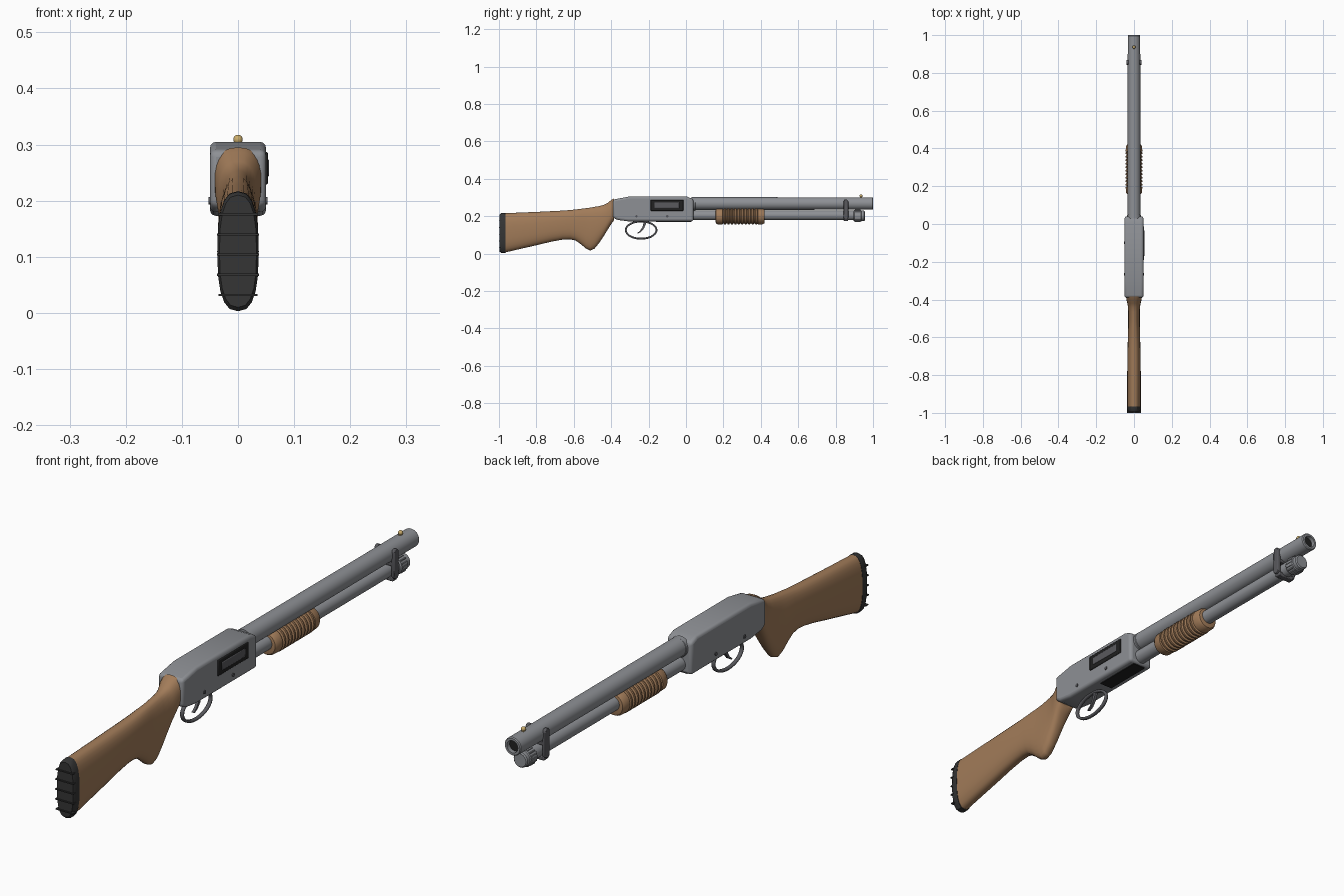
import bpy, bmesh, math
from mathutils import Vector

if "Cube" in bpy.data.objects:
    bpy.data.objects.remove(bpy.data.objects["Cube"])


def material(name, col):
    m = bpy.data.materials.new(name)
    m.diffuse_color = (*col, 1)
    m.use_nodes = True
    m.node_tree.nodes["Principled BSDF"].inputs["Base Color"].default_value = m.diffuse_color
    return m


WOOD = material("wood", (0.36, 0.2, 0.1))
BLACK = material("black", (0.015, 0.015, 0.015))
RUBBER = material("rubber", (0.035, 0.035, 0.035))
STEEL = material("steel", (0.27, 0.28, 0.3))
DARK = material("dark_steel", (0.1, 0.1, 0.11))
BRASS = material("brass", (0.6, 0.42, 0.15))


def finish(name, bm, mat, bevel=0, segs=2, angle=35):
    bmesh.ops.recalc_face_normals(bm, faces=bm.faces)
    me = bpy.data.meshes.new(name)
    bm.to_mesh(me)
    bm.free()
    ob = bpy.data.objects.new(name, me)
    bpy.context.collection.objects.link(ob)
    me.materials.append(mat)
    if bevel:
        b = ob.modifiers.new("bevel", "BEVEL")
        b.width, b.segments, b.limit_method = bevel, segs, 'ANGLE'
    bpy.ops.object.select_all(action='DESELECT')
    ob.select_set(True)
    bpy.context.view_layer.objects.active = ob
    bpy.ops.object.shade_smooth_by_angle(angle=math.radians(angle))
    return ob


def skin(name, rings, mat, closed=False, **kw):
    """Bridge equal rings of points; cap the ends or close into a loop."""
    bm = bmesh.new()
    vs = [[bm.verts.new(p) for p in r] for r in rings]
    n = len(vs[0])
    pairs = list(zip(vs, vs[1:])) + ([(vs[-1], vs[0])] if closed else [])
    for a, b in pairs:
        for i in range(n):
            j = (i + 1) % n
            bm.faces.new((a[i], a[j], b[j], b[i]))
    if not closed:
        bm.faces.new(vs[0])
        bm.faces.new(vs[-1])
    return finish(name, bm, mat, **kw)


def lathe(name, prof, z, mat, n=32, **kw):
    """Revolve (y, radius) pairs around an axis parallel to y at height z."""
    rings = [[(r * math.cos(t), y, z + r * math.sin(t))
              for t in (2 * math.pi * i / n for i in range(n))] for y, r in prof]
    return skin(name, rings, mat, **kw)


def box(name, lo, hi, mat, **kw):
    bm = bmesh.new()
    bmesh.ops.create_cube(bm, size=1)
    for v in bm.verts:
        v.co = Vector(((a + b) / 2 + c * (b - a) for a, b, c in zip(lo, hi, v.co)))
    return finish(name, bm, mat, **kw)


def plate(name, pts, x0, x1, mat, **kw):
    """Extrude a (y, z) outline from x0 to x1."""
    return skin(name, [[(x, y, z) for y, z in pts] for x in (x0, x1)], mat, **kw)


def oval(y, z0, z1, w, e, n=28):
    pts = []
    for i in range(n):
        t = 2 * math.pi * i / n
        c, s = math.cos(t), math.sin(t)
        pts.append((math.copysign(w * abs(c) ** (2 / e), c), y,
                    (z0 + z1) / 2 + math.copysign((z1 - z0) / 2 * abs(s) ** (2 / e), s)))
    return pts


# Stock with grip swell: y, bottom, top, half width
stations = [(-0.968, .006, .216, .036), (-0.9, .022, .219, .036), (-0.8, .045, .223, .036),
            (-0.72, .064, .227, .035), (-0.66, .075, .230, .034), (-0.62, .077, .233, .033),
            (-0.59, .070, .236, .032), (-0.56, .049, .240, .032), (-0.535, .027, .243, .031),
            (-0.512, .017, .246, .031), (-0.49, .026, .250, .031), (-0.465, .056, .254, .031),
            (-0.44, .093, .260, .032), (-0.42, .126, .270, .035), (-0.4, .158, .287, .040),
            (-0.385, .178, .295, .042)]
skin("stock", [oval(*s, 2.5) for s in stations], WOOD, angle=50)

# Butt pad with ribs
skin("butt_pad", [oval(-0.996, .010, .210, .033, 2.6, 20), oval(-0.988, .003, .216, .037, 2.6, 20),
                  oval(-0.965, .003, .217, .037, 2.6, 20)], RUBBER)
for i in range(5):
    z = 0.032 + i * 0.036
    w = 0.035 if i in (0, 4) else 0.037
    box(f"pad_rib_{i}", (-w, -1.0, z - .002), (w, -0.985, z + .002), RUBBER)

# Receiver
plate("receiver", [(-0.39, .192), (-0.365, .180), (-0.31, .173), (0.04, .173), (0.04, .29),
                   (0.005, .305), (-0.305, .305), (-0.39, .289)],
      -0.05, 0.05, STEEL, bevel=0.011, segs=3, angle=40)
for y in (-0.265, -0.1):
    bm = bmesh.new()
    bmesh.ops.create_cone(bm, cap_ends=True, segments=16, radius1=.0065, radius2=.0065, depth=.106)
    for v in bm.verts:
        v.co = Vector((v.co.z, v.co.y + y, v.co.x + .2))
    finish(f"receiver_pin_{'rear' if y < -.2 else 'front'}", bm, DARK)

# Ejection port, bolt and loading port
box("ejection_port", (.04, -.19, .229), (.0535, -.014, .287), BLACK, bevel=.003)
box("bolt", (.04, -.17, .243), (.0555, -.035, .274), DARK, bevel=.003)
box("loading_port", (-.026, -.16, .170), (.026, .03, .18), BLACK)

# Trigger guard: oval band loop
rings = []
for i in range(48):
    t = 2 * math.pi * i / 48
    c, s = math.cos(t), math.sin(t)
    rings.append([(x, -0.24 + (.082 + d) * c, .126 + (.046 + d) * s)
                  for x, d in ((-.007, -.002), (-.004, -.005), (.004, -.005), (.007, -.002),
                               (.007, .002), (.004, .005), (-.004, .005), (-.007, .002))])
skin("trigger_guard", rings, DARK, closed=True, angle=50)

# Trigger: tapered curved blade
path = [(-.219, .182, .007), (-.221, .16, .006), (-.229, .138, .005), (-.242, .12, .004),
        (-.258, .109, .003)]
plate("trigger", [(y + h, z - h * .4) for y, z, h in path] +
      [(y - h, z + h * .4) for y, z, h in reversed(path)], -.005, .005, DARK, angle=40)

# Barrel with open muzzle
lathe("barrel", [(0.03, .034), (0.985, .033), (0.996, .033), (1.0, .030), (1.0, .022), (0.93, .022)],
      .268, STEEL)
lathe("bore", [(0.94, .0215), (0.985, .0215)], .268, BLACK)
lathe("barrel_collar", [(0.03, .036), (0.048, .036), (0.05, .034)], .266, STEEL)

# Magazine tube and fluted cap
lathe("magazine_tube", [(0.03, .026), (0.92, .026)], .205, STEEL)
lathe("magazine_cap", [(0.895, .027), (0.9, .031), (0.935, .031), (0.938, .028), (0.952, .028),
                       (0.956, .024)], .202, STEEL)
for i in range(16):
    t = 2 * math.pi * i / 16
    x, z = .031 * math.cos(t), .202 + .031 * math.sin(t)
    box(f"cap_knurl_{i}", (x - .002, .903, z - .002), (x + .002, .932, z + .002), STEEL)

# Pump fore-end with ring grooves
prof = [(0.158, .03), (0.16, .038), (0.168, .043), (0.196, .044)]
for i in range(10):
    y = 0.198 + i * 0.0185
    prof += [(y, .039), (y + .004, .039), (y + .007, .0455), (y + .014, .0455), (y + .017, .039)]
prof += [(0.385, .044), (0.41, .043), (0.419, .038), (0.421, .03)]
lathe("fore_end", prof, .2, WOOD)

# Barrel clamp: side plates, bridge and bolts
for s, side in ((-1, "left"), (1, "right")):
    out = [(.855 + .013 * math.cos(a), (.277 if a < math.pi else .195) + .013 * math.sin(a))
           for a in (math.pi * k / 8 + (0.001 if k > 8 else 0) for k in range(17))]
    x = sorted((s * .028, s * .041))
    plate(f"clamp_plate_{side}", out, *x, DARK, bevel=.002)
box("clamp_bridge", (-.034, .843, .229), (.034, .867, .243), DARK, bevel=.002)
box("clamp_base", (-.034, .843, .174), (.034, .867, .19), DARK, bevel=.003)

# Front sight bead
box("sight_post", (-.004, .93, .297), (.004, .942, .304), BRASS)
bm = bmesh.new()
bmesh.ops.create_uvsphere(bm, u_segments=16, v_segments=10, radius=.0085)
bmesh.ops.translate(bm, verts=bm.verts, vec=(0, .936, .309))
finish("sight_bead", bm, BRASS)
